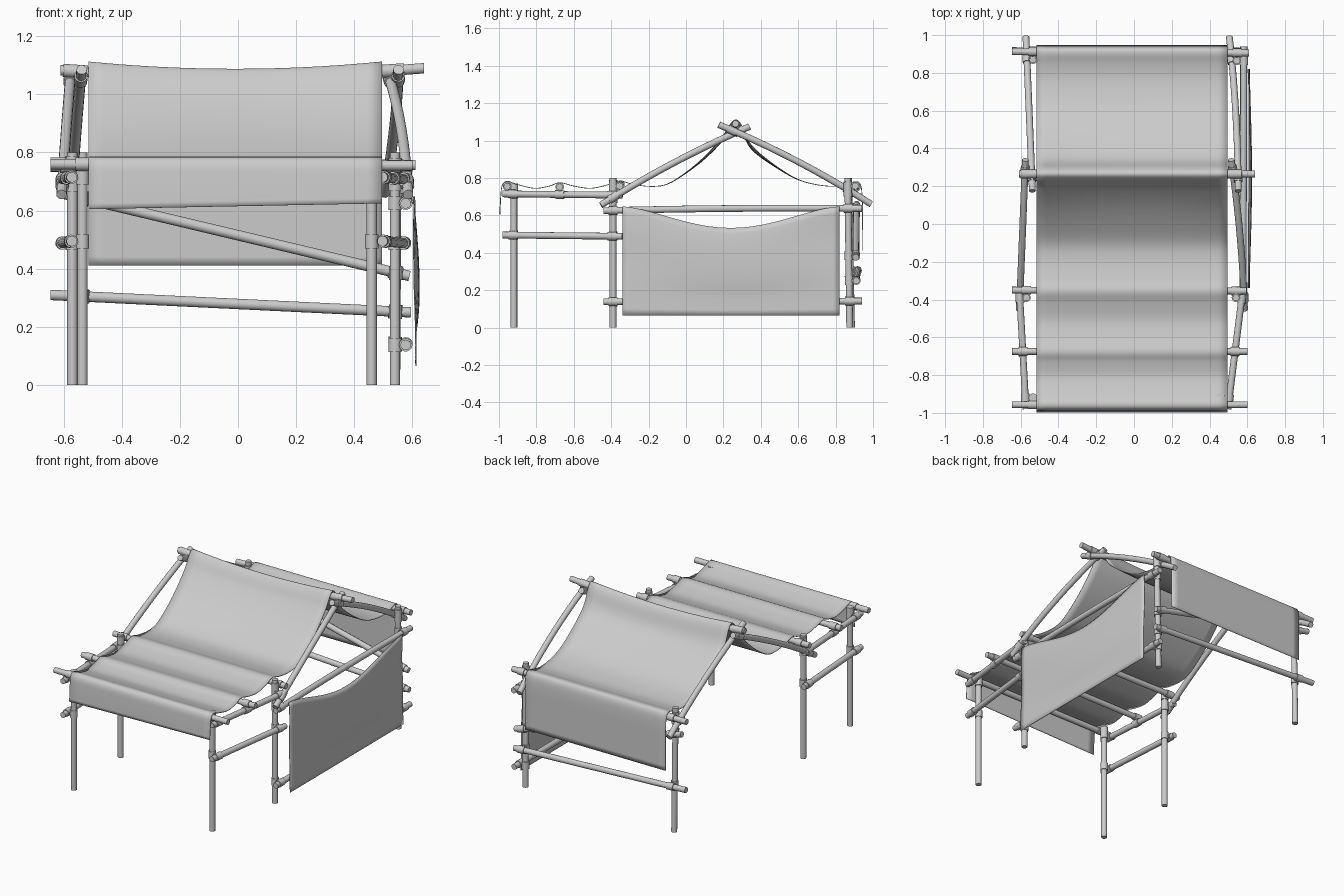
import bpy, bmesh, math
from mathutils import Vector
from mathutils.geometry import intersect_line_line

if "Cube" in bpy.data.objects:
    bpy.data.objects.remove(bpy.data.objects["Cube"])

R = 0.018
poles = {}


def finish(name, verts, faces, thick=0.0):
    me = bpy.data.meshes.new(name)
    me.from_pydata(verts, [], faces)
    bm = bmesh.new()
    bm.from_mesh(me)
    bmesh.ops.recalc_face_normals(bm, faces=bm.faces)
    bm.to_mesh(me)
    bm.free()
    ob = bpy.data.objects.new(name, me)
    bpy.context.collection.objects.link(ob)
    if thick:
        m = ob.modifiers.new("thickness", 'SOLIDIFY')
        m.thickness = thick
        m.offset = 0
    bpy.ops.object.select_all(action='DESELECT')
    ob.select_set(True)
    bpy.context.view_layer.objects.active = ob
    bpy.ops.object.shade_smooth_by_angle(angle=math.radians(40))
    return ob


def tube(name, pts, r, sides=14):
    """Capped round tube through a list of points."""
    d = (pts[-1] - pts[0]).normalized()
    u = d.orthogonal().normalized()
    w = d.cross(u)
    verts, faces = [], []
    for p in pts:
        for k in range(sides):
            a = 2 * math.pi * k / sides
            verts.append(p + (u * math.cos(a) + w * math.sin(a)) * r)
    for i in range(len(pts) - 1):
        for k in range(sides):
            k2 = (k + 1) % sides
            faces.append((i * sides + k, i * sides + k2, (i + 1) * sides + k2, (i + 1) * sides + k))
    faces.append(tuple(range(sides)))
    faces.append(tuple(range((len(pts) - 1) * sides, len(pts) * sides)))
    return finish(name, verts, faces)


def point(name, t):
    a, b, bow = poles[name]
    return a.lerp(b, t) + bow * (4 * t * (1 - t))


def pole(name, a, b, r=R, bow=(0, 0, 0)):
    poles[name] = (Vector(a), Vector(b), Vector(bow))
    tube(name, [point(name, i / 10) for i in range(11)], r)


def joint(n1, n2):
    """A lashing collar on each of two crossing poles."""
    a, b, _ = poles[n1]
    c, d, _ = poles[n2]
    hit = intersect_line_line(a, b, c, d)
    for n, h in zip((n1, n2), hit):
        p, q, _ = poles[n]
        t = (h - p).dot(q - p) / (q - p).length_squared
        dt = 0.024 / (q - p).length
        t = min(max(t, dt), 1 - dt)
        tube("lashing_" + n, [point(n, t - dt), point(n, t + dt)], R + 0.005)


# posts
pole("post_front_L", (-.535, -.92, 0), (-.535, -.92, .77))
pole("post_front_R", (.46, -.92, 0), (.46, -.92, .77))
pole("post_mid_L", (-.57, -.39, 0), (-.57, -.39, .80))
pole("post_mid_R", (.54, -.39, 0), (.54, -.39, .80))
pole("post_back_L", (-.535, .885, 0), (-.535, .87, .80))
pole("post_back_R", (.54, .875, 0), (.545, .865, .80))

# side rails of the front awning
for s, x0, x1 in (("L", -.572, -.607), ("R", .497, .577)):
    for lvl, z in (("low", .49), ("high", .71)):
        n = f"side_rail_{lvl}_{s}"
        pole(n, (x0, -.98, z + .005), (x1, -.34, z - .002))
        joint(n, "post_front_" + s)
        joint(n, "post_mid_" + s)

# rafters
pole("rafter_front_L", (-.607, -.455, .655), (-.575, .34, 1.075), bow=(0, -.01, .015))
pole("rafter_front_R", (.585, -.455, .655), (.515, .34, 1.075), bow=(.012, -.01, .015))
pole("rafter_back_L", (-.572, .99, .66), (-.538, .175, 1.085), bow=(0, .01, .018))
pole("rafter_back_R", (.505, .99, .66), (.552, .175, 1.085), bow=(.01, .01, .018))

# cross poles carrying the cloth
pole("ridge_pole", (-.61, .265, 1.083), (.64, .265, 1.09), bow=(0, 0, -.025))
pole("cross_pole_front", (-.645, -.957, .76), (.60, -.957, .755))
pole("cross_pole_middle", (-.645, -.675, .752), (.60, -.675, .752))
pole("cross_pole_rear", (-.645, -.35, .765), (.595, -.355, .757))
pole("cross_pole_back", (-.645, .912, .75), (.61, .905, .757))

for s in "LR":
    joint("rafter_front_" + s, "post_mid_" + s)
    joint("rafter_back_" + s, "post_back_" + s)
    joint("rafter_front_" + s, "ridge_pole")
    joint("rafter_back_" + s, "ridge_pole")
    joint("cross_pole_front", "post_front_" + s)
    joint("cross_pole_middle", "side_rail_high_" + s)
    joint("cross_pole_rear", "post_mid_" + s)
    joint("cross_pole_back", "post_back_" + s)

# back rail, back brace, right side rails
pole("back_rail", (-.645, .918, .31), (.595, .91, .25))
pole("back_brace", (-.61, .912, .66), (.59, .908, .375))
pole("right_rail_high", (.577, -.44, .625), (.582, .94, .637), bow=(0, 0, .006))
pole("right_rail_low", (.577, -.44, .138), (.578, .94, .142))
for n in ("back_rail", "back_brace"):
    joint(n, "post_back_L")
    joint(n, "post_back_R")
for n in ("right_rail_high", "right_rail_low"):
    joint(n, "post_mid_R")
    joint(n, "post_back_R")


def smooth_path(pts, steps=5):
    """Catmull-Rom samples through the points."""
    P = [Vector(p) for p in pts]
    P = [2 * P[0] - P[1]] + P + [2 * P[-1] - P[-2]]
    out = []
    for i in range(1, len(P) - 2):
        a, b, c, d = P[i - 1:i + 3]
        for k in range(steps):
            t = k / steps
            out.append(.5 * (2 * b + (c - a) * t + (2 * a - 5 * b + 4 * c - d) * t * t
                             + (3 * b - a - 3 * c + d) * t ** 3))
    return out + [P[-2]]


def grid_faces(nu, nv):
    return [(i * nv + j, i * nv + j + 1, (i + 1) * nv + j + 1, (i + 1) * nv + j)
            for i in range(nu - 1) for j in range(nv - 1)]


# roof cloth draped over the poles
profile = smooth_path([
    (-.995, .605), (-.99, .70), (-.982, .762), (-.955, .782), (-.90, .765), (-.81, .745),
    (-.73, .757), (-.675, .775), (-.60, .757), (-.51, .745), (-.42, .763), (-.355, .784),
    (-.29, .768), (-.19, .755), (-.10, .768), (0, .83), (.10, .915), (.19, 1.015),
    (.235, 1.085), (.265, 1.111), (.295, 1.085), (.35, .975), (.48, .865), (.61, .788),
    (.75, .757), (.84, .763), (.905, .780), (.932, .765), (.942, .70), (.944, .56), (.945, .412)])
NX = 21
verts = []
for p in profile:
    dip = .025 * math.exp(-((p.x - .265) / .2) ** 2)
    for j in range(NX):
        t = j / (NX - 1)
        x = -.515 + 1.01 * t
        z = p.y - dip * 4 * t * (1 - t)
        if p.x < -.985 and p.y < .75:
            z += .02 * t * (.76 - p.y) / .155
        verts.append((x, p.x, z))
finish("roof_cloth", verts, grid_faces(len(profile), NX), .004)

# side cloth hung by its top corners on the right
NU, NV = 33, 17
verts = []
for i in range(NU):
    t = i / (NU - 1)
    y = -.34 + 1.16 * t
    s = math.sin(math.pi * t)
    top = .648 - .115 * s ** 1.5
    for j in range(NV):
        v = j / (NV - 1)
        x = .604 + .018 * s * math.sin(math.pi * min(1, v * 1.3)) + .008 * v
        x += .004 * math.sin(9 * v + 2 * t) * (1 - v)
        verts.append((x, y, top + (.065 - top) * v))
finish("side_cloth", verts, grid_faces(NU, NV), .004)
